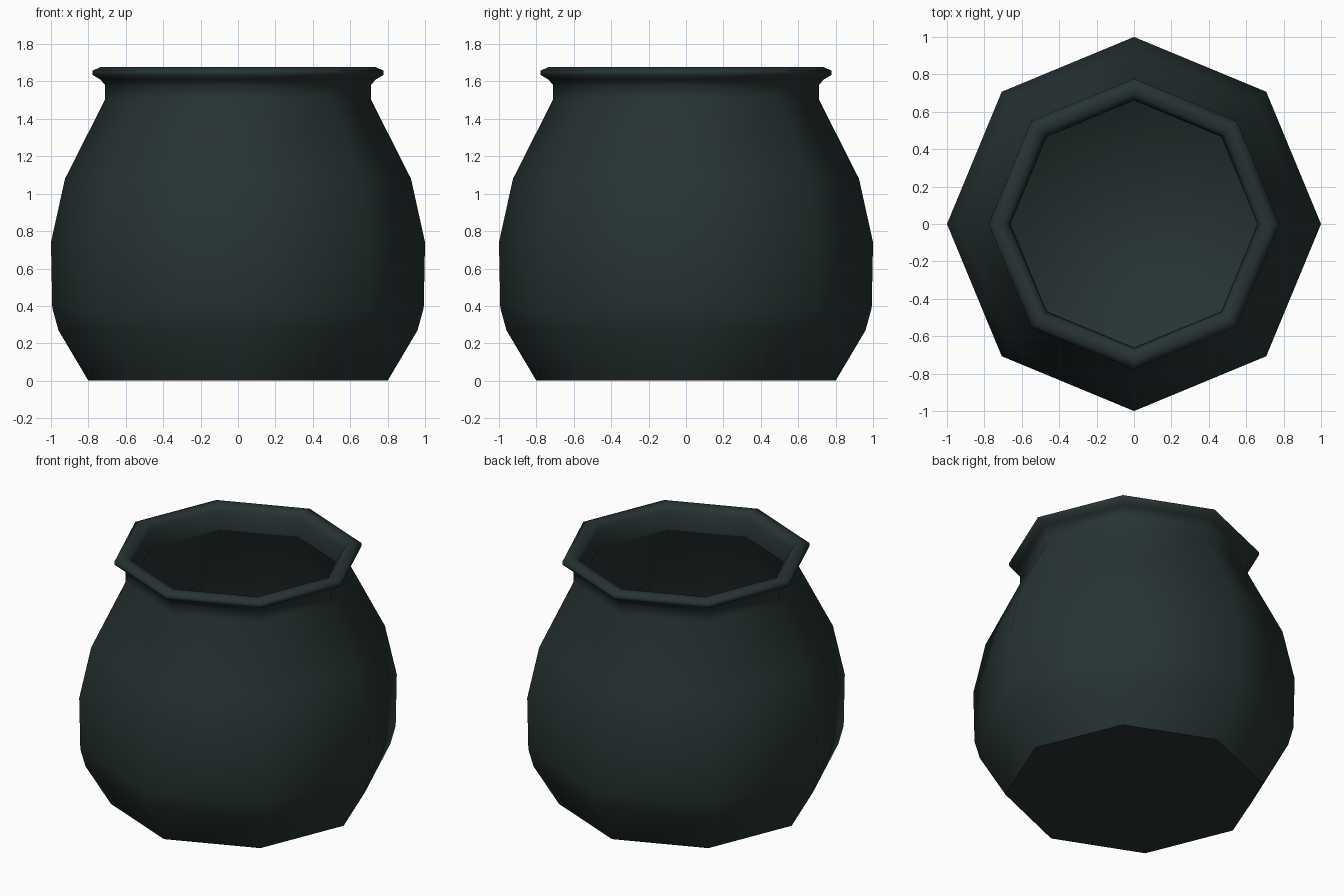
import bpy, bmesh, math
from mathutils import Vector

cube = bpy.data.objects.get("Cube")
if cube:
    bpy.data.objects.remove(cube, do_unlink=True)

SIDES = 8
# Radius and height, from the base up the outside, over the lip and down the inside
BODY = [(0.80, 0), (0.96, 0.27), (0.993, 0.39), (1.0, 0.74), (0.925, 1.08), (0.71, 1.505)]
LIP = [(0.71, 1.58), (0.735, 1.61), (0.777, 1.635), (0.777, 1.658), (0.735, 1.677),
       (0.69, 1.67), (0.665, 1.635)]
INSIDE = [(0.66, 1.51), (0.87, 1.06), (0.94, 0.73), (0.93, 0.41), (0.90, 0.30), (0.77, 0.06)]
SHARP_RINGS = [BODY[0], INSIDE[0]]


def on_ring(vert, ring):
    return abs(vert.co.xy.length - ring[0]) < 0.002 and abs(vert.co.z - ring[1]) < 0.002


# Dark glaze
glaze = bpy.data.materials.new("dark_green_grey")
glaze.use_nodes = True
colour = (0.020, 0.033, 0.033, 1)
glaze.diffuse_color = colour
shader = glaze.node_tree.nodes["Principled BSDF"]
shader.inputs["Base Color"].default_value = colour
shader.inputs["Roughness"].default_value = 0.9

# Hollow pot turned from the profile
bm = bmesh.new()
verts = [bm.verts.new((r, 0, z)) for r, z in BODY + LIP + INSIDE]
edges = [bm.edges.new(pair) for pair in zip(verts, verts[1:])]
bmesh.ops.spin(bm, geom=verts + edges, cent=(0, 0, 0), axis=(0, 0, 1),
               angle=math.tau, steps=SIDES, use_merge=False)
bmesh.ops.remove_doubles(bm, verts=bm.verts[:], dist=0.001)

# Close the underside and the inner floor
bmesh.ops.holes_fill(bm, edges=[e for e in bm.edges if e.is_boundary], sides=SIDES)
bmesh.ops.recalc_face_normals(bm, faces=bm.faces[:])

# Soft walls, with crisp base and inner neck edges
for face in bm.faces:
    face.smooth = True
for edge in bm.edges:
    edge.smooth = not any(all(on_ring(v, ring) for v in edge.verts) for ring in SHARP_RINGS)

mesh = bpy.data.meshes.new("pot")
bm.to_mesh(mesh)
bm.free()
mesh.materials.append(glaze)
pot = bpy.data.objects.new("pot", mesh)
bpy.context.collection.objects.link(pot)
